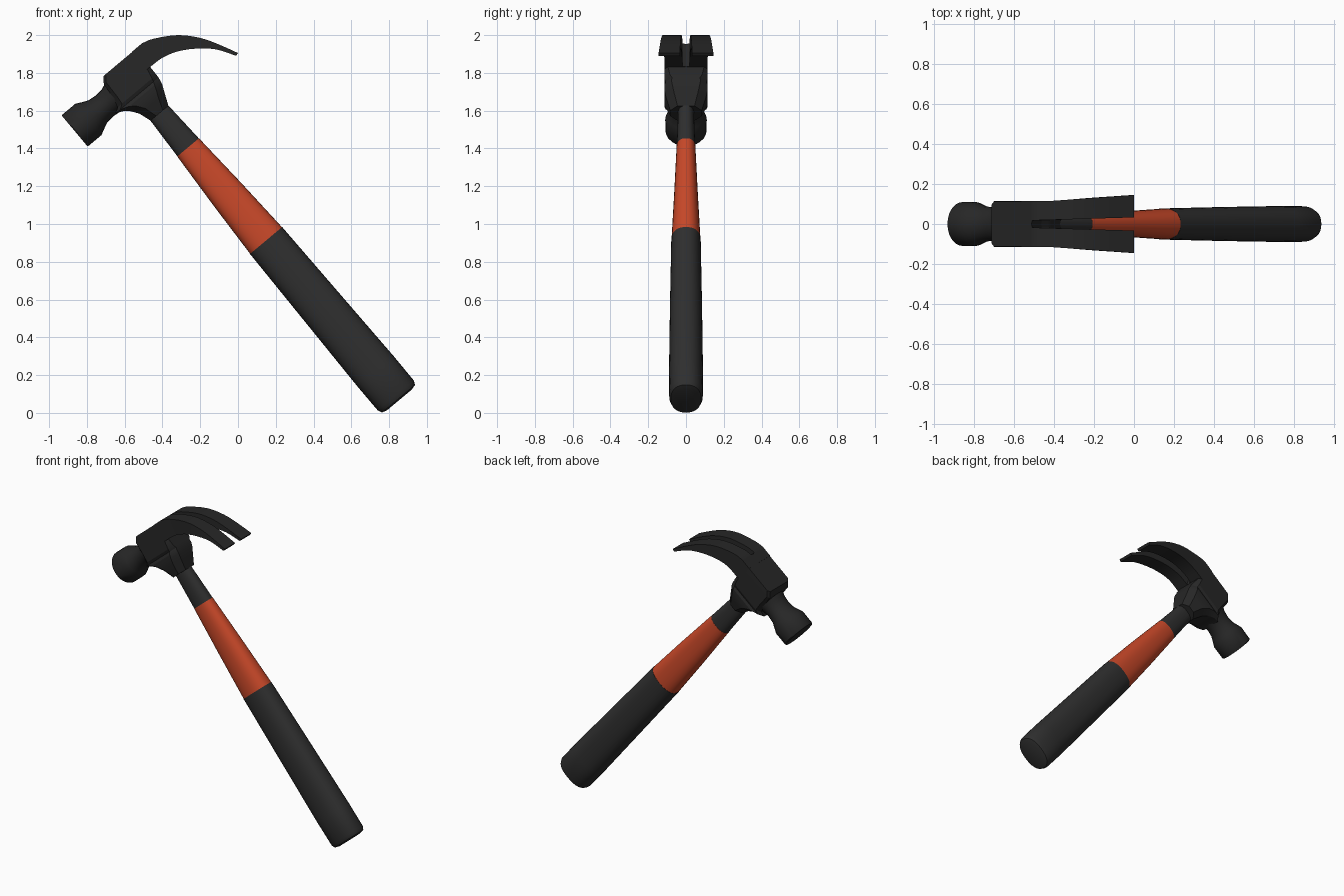
import bpy, bmesh, math
from mathutils import Vector

if "Cube" in bpy.data.objects:
    bpy.data.objects.remove(bpy.data.objects["Cube"])

# Tilted hammer frame: a runs from striking face to claw, b runs up the handle
ORIGIN = Vector((-0.865, 0, 1.4925))
A = Vector((0.767, 0, 0.642))
B = Vector((-0.642, 0, 0.767))
AXIS = 0.405  # handle centre line along a


def place(a, y, b):
    return ORIGIN + A * a + B * b + Vector((0, y, 0))


def material(name, rgb):
    m = bpy.data.materials.new(name)
    m.diffuse_color = (*rgb, 1)
    m.use_nodes = True
    m.node_tree.nodes["Principled BSDF"].inputs["Base Color"].default_value = m.diffuse_color
    return m


def loft(name, rings, mat, angle=35):
    """Skin a list of equal-length rings of (a, y, b) points and cap both ends."""
    bm = bmesh.new()
    loops = [[bm.verts.new(place(*p)) for p in r] for r in rings]
    for r0, r1 in zip(loops, loops[1:]):
        for i in range(len(r0)):
            j = (i + 1) % len(r0)
            bm.faces.new((r0[i], r0[j], r1[j], r1[i]))
    bm.faces.new(loops[0])
    bm.faces.new(loops[-1])
    bmesh.ops.recalc_face_normals(bm, faces=bm.faces)
    me = bpy.data.meshes.new(name)
    bm.to_mesh(me)
    bm.free()
    me.materials.append(mat)
    ob = bpy.data.objects.new(name, me)
    bpy.context.collection.objects.link(ob)
    bpy.context.view_layer.objects.active = ob
    ob.select_set(True)
    bpy.ops.object.shade_smooth_by_angle(angle=math.radians(angle))
    ob.select_set(False)
    return ob


def oval(b, half_a, half_y, n=32, power=0.85):
    """Slightly squared oval across the handle."""
    pts = []
    for i in range(n):
        t = 2 * math.pi * i / n
        c, s = math.cos(t), math.sin(t)
        pts.append((AXIS + half_a * math.copysign(abs(c) ** power, c),
                    half_y * math.copysign(abs(s) ** power, s), b))
    return pts


def disc(a, half_y, half_b, n=24):
    """Round section across the striking end."""
    return [(a, half_y * math.cos(2 * math.pi * i / n),
             half_b * math.sin(2 * math.pi * i / n)) for i in range(n)]


def chamfered(b, a0, a1, y, c):
    """Rectangle with cut corners across the head body."""
    return [(a0 + c, -y, b), (a1 - c, -y, b), (a1, -y + c, b), (a1, y - c, b),
            (a1 - c, y, b), (a0 + c, y, b), (a0, y - c, b), (a0, -y + c, b)]


def smooth_path(pts, steps=3):
    """Catmull-Rom interpolation through tuples."""
    vs = [Vector(p) for p in pts]
    ext = [2 * vs[0] - vs[1]] + vs + [2 * vs[-1] - vs[-2]]
    out = []
    for p0, p1, p2, p3 in zip(ext, ext[1:], ext[2:], ext[3:]):
        for k in range(steps):
            t = k / steps
            out.append(0.5 * (2 * p1 + (p2 - p0) * t
                              + (2 * p0 - 5 * p1 + 4 * p2 - p3) * t * t
                              + (3 * p1 - p0 - 3 * p2 + p3) * t ** 3))
    return out + [vs[-1]]


steel = material("dark_steel", (0.02, 0.02, 0.02))
rubber = material("dark_grip", (0.028, 0.028, 0.028))
orange = material("orange", (0.58, 0.065, 0.022))

# Handle: grip, coloured shaft and neck
loft("grip", [oval(-2.195, 0.085, 0.055), oval(-2.187, 0.114, 0.08),
              oval(-2.165, 0.124, 0.089), oval(-2.0, 0.125, 0.09),
              oval(-1.55, 0.118, 0.085), oval(-1.095, 0.111, 0.078)], rubber)
loft("shaft", [oval(-1.095, 0.11, 0.077), oval(-0.78, 0.095, 0.063),
               oval(-0.452, 0.075, 0.05)], orange)
loft("handle_neck", [oval(-0.452, 0.074, 0.049), oval(-0.15, 0.059, 0.04)], rubber)

# Striking face and waist
loft("striking_face", [disc(0, 0.105, 0.106), disc(0.005, 0.109, 0.108),
                       disc(0.095, 0.11, 0.108), disc(0.125, 0.1, 0.093),
                       disc(0.16, 0.088, 0.077), disc(0.205, 0.084, 0.072),
                       disc(0.25, 0.09, 0.076), disc(0.30, 0.108, 0.095)], steel)

# Head body with socket tapering down to the handle
loft("head_body", [chamfered(-0.217, 0.344, 0.466, 0.083, 0.038),
                   chamfered(-0.15, 0.322, 0.495, 0.105, 0.042),
                   chamfered(-0.108, 0.293, 0.514, 0.115, 0.042),
                   chamfered(-0.085, 0.266, 0.519, 0.115, 0.038),
                   chamfered(-0.068, 0.225, 0.522, 0.107, 0.034),
                   chamfered(-0.05, 0.255, 0.523, 0.115, 0.03),
                   chamfered(0.0, 0.27, 0.524, 0.115, 0.02),
                   chamfered(0.09, 0.277, 0.53, 0.115, 0.016),
                   chamfered(0.125, 0.303, 0.54, 0.113, 0.016)], steel, 20)

# Claw: one prong from top and bottom curves, mirrored across the slot
spine = [(0.57, 0.127, 0.53, 0.003), (0.631, 0.1075, 0.605, -0.001),
         (0.744, 0.039, 0.69, -0.028), (0.826, -0.049, 0.775, -0.08),
         (0.88, -0.14, 0.852, -0.15), (0.928, -0.239, 0.911, -0.244)]


def prong_section(ta, tb, ba, bb, inner=None):
    x = ORIGIN.x + A.x * ta + B.x * tb
    outer = 0.115 + 0.03 * max(0, (x + 0.42) / 0.42)
    if inner is None:
        inner = 0.018 + 0.015 * (x + 0.5) / 0.5
    return [(ta, inner, tb), (ta, outer, tb), (ba, outer, bb), (ba, inner, bb)]


sections = [prong_section(0.50, 0.1265, 0.49, 0.005, 0.0),
            prong_section(0.565, 0.127, 0.525, 0.003, 0.0)]
sections += [prong_section(*p) for p in smooth_path([tuple(s) for s in spine])]
claw = loft("claw", sections, steel, 30)
mirror = claw.modifiers.new("mirror", 'MIRROR')
mirror.use_axis = (False, True, False)
